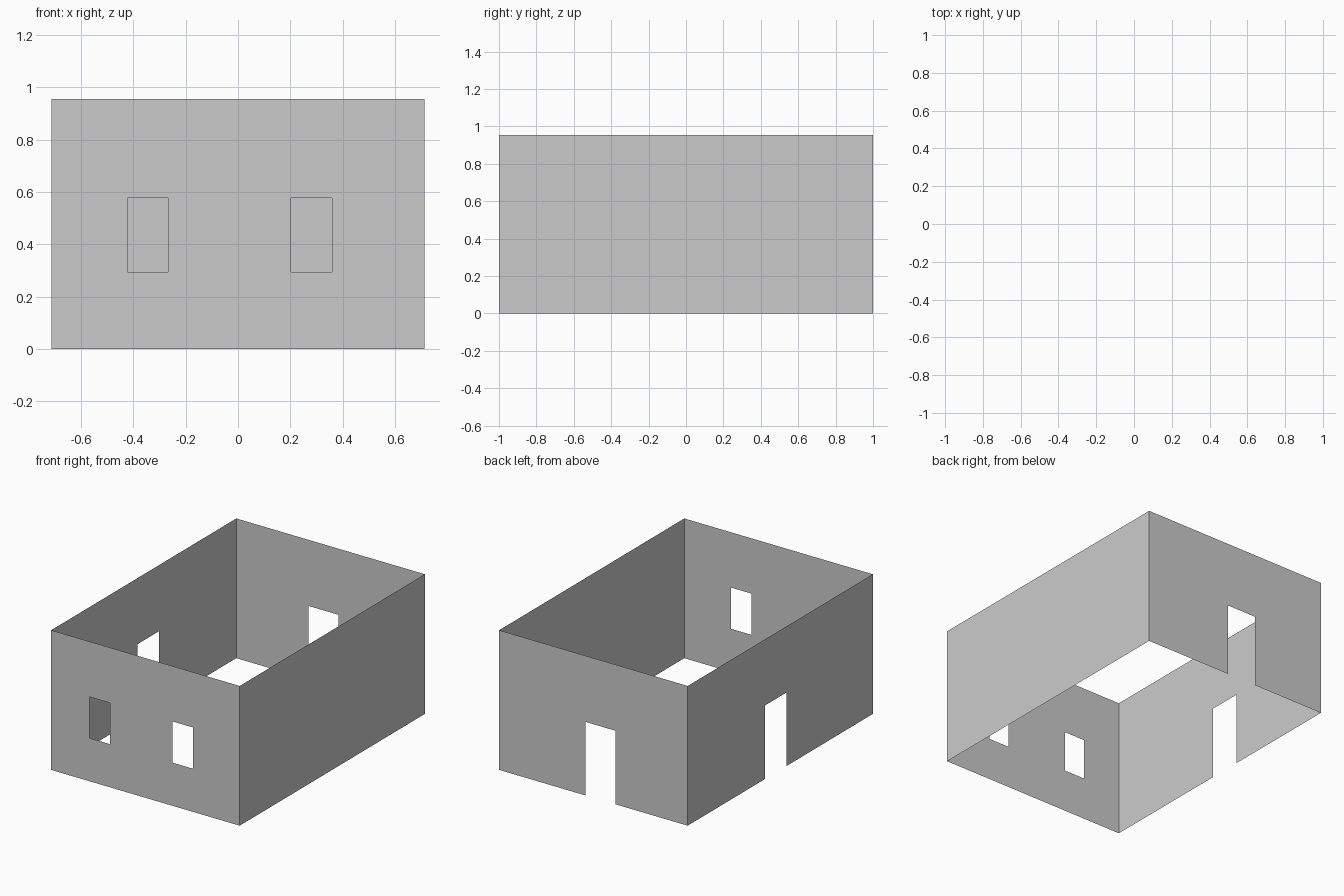
import bpy
import bmesh

if "Cube" in bpy.data.objects:
    bpy.data.objects.remove(bpy.data.objects["Cube"])

HALF_X, HALF_Y, HEIGHT = 0.713, 1.0, 0.955


def wall(name, half_len, place, openings=()):
    """Paper-thin wall on a cut grid; openings are (u0, u1, z0, z1) cells left empty."""
    us = sorted({-half_len, half_len, *(u for o in openings for u in o[:2])})
    zs = sorted({0.0, HEIGHT, *(z for o in openings for z in o[2:])})
    bm = bmesh.new()
    grid = [[bm.verts.new(place(u, z)) for z in zs] for u in us]
    for i in range(len(us) - 1):
        for j in range(len(zs) - 1):
            u, z = (us[i] + us[i + 1]) / 2, (zs[j] + zs[j + 1]) / 2
            if any(a < u < b and c < z < d for a, b, c, d in openings):
                continue
            bm.faces.new((grid[i][j], grid[i + 1][j], grid[i + 1][j + 1], grid[i][j + 1]))
    mesh = bpy.data.meshes.new(name)
    bm.to_mesh(mesh)
    bm.free()
    obj = bpy.data.objects.new(name, mesh)
    bpy.context.collection.objects.link(obj)
    return obj


# Front wall with two windows
wall("front_wall", HALF_X, lambda u, z: (u, -HALF_Y, z),
     [(-0.423, -0.267, 0.295, 0.577), (0.203, 0.36, 0.295, 0.577)])

# Solid right wall
wall("right_wall", HALF_Y, lambda u, z: (HALF_X, u, z))

# Back wall with a doorway (u runs towards -x so the face points outward)
wall("back_wall", HALF_X, lambda u, z: (-u, HALF_Y, z),
     [(-0.06, 0.167, 0.0, 0.503)])

# Left wall with a doorway (u runs towards -y)
wall("left_wall", HALF_Y, lambda u, z: (-HALF_X, -u, z),
     [(-0.163, 0.066, 0.0, 0.503)])
